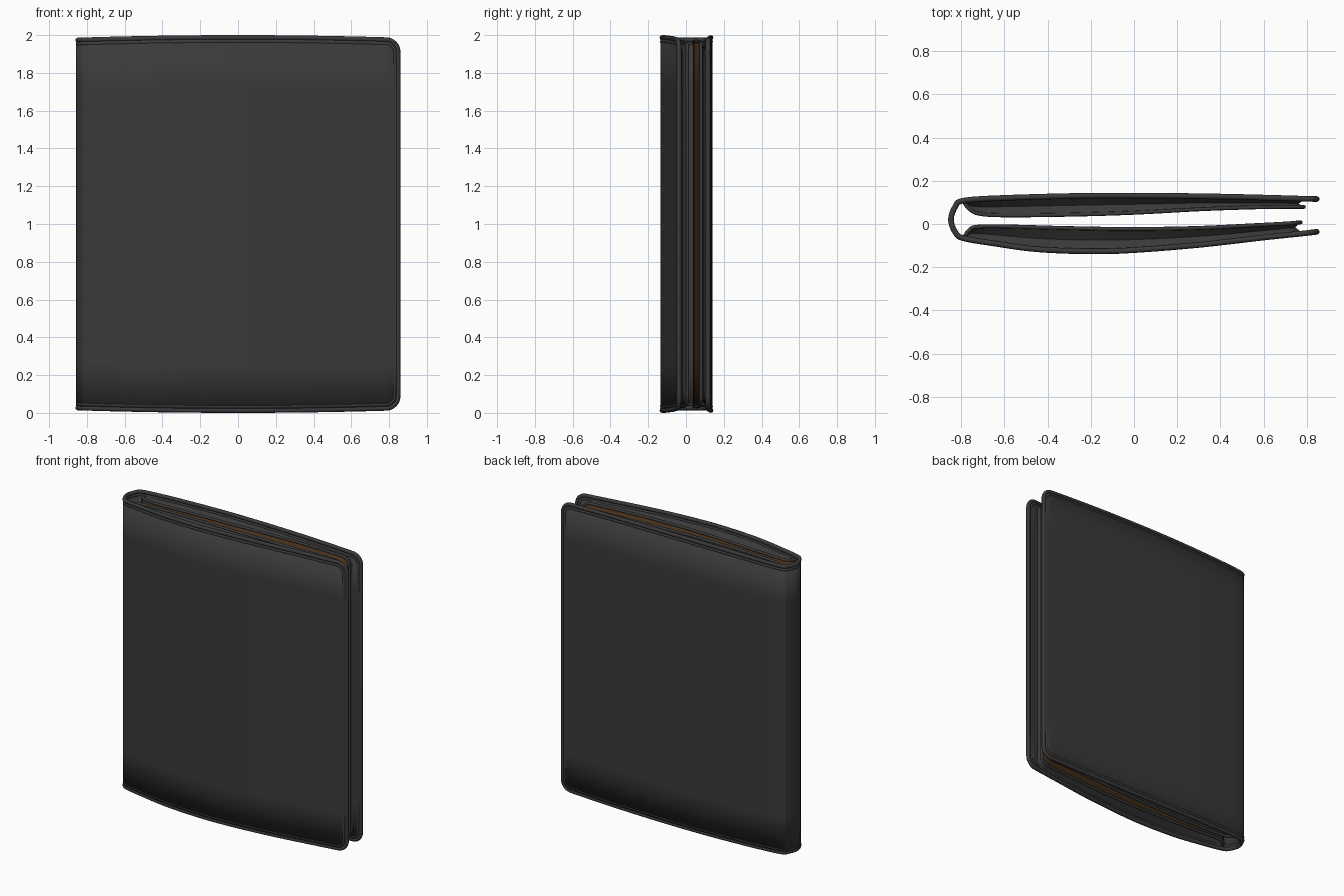
import bpy, math
from mathutils import Vector

if "Cube" in bpy.data.objects:
    bpy.data.objects.remove(bpy.data.objects["Cube"])


def material(name, rgb):
    m = bpy.data.materials.new(name)
    m.diffuse_color = (*rgb, 1)
    m.use_nodes = True
    m.node_tree.nodes["Principled BSDF"].inputs["Base Color"].default_value = m.diffuse_color
    return m


LEATHER = material("dark_leather", (0.042, 0.042, 0.042))
LINING = material("brown_lining", (0.06, 0.03, 0.012))


def smooth_path(pts, n=10):
    """Catmull-Rom path through 2D points."""
    p = [Vector(q) for q in pts]
    p = [2 * p[0] - p[1]] + p + [2 * p[-1] - p[-2]]
    out = []
    for i in range(1, len(p) - 2):
        a, b, c, d = p[i - 1:i + 3]
        for k in range(n):
            t = k / n
            out.append(0.5 * (2 * b + (c - a) * t + (2 * a - 5 * b + 4 * c - d) * t * t
                              + (3 * b - a - 3 * c + d) * t ** 3))
    return out + [p[-2]]


def trim(path, xm):
    """Cut the path at x = xm, keeping the left part."""
    out = []
    for a, b in zip(path, path[1:]):
        if a.x <= xm:
            out.append(a)
        if (a.x - xm) * (b.x - xm) < 0:
            out.append(a.lerp(b, (xm - a.x) / (b.x - a.x)))
    if path[-1].x <= xm:
        out.append(path[-1])
    return out


def half_height(x, xm, H, r):
    """Slightly bowed top edge with a rounded corner at x = xm."""
    h = H - 0.014 * (x / 0.86) ** 2
    d = min(max(x - (xm - r), 0), r)
    return h - r + math.sqrt(max(r * r - d * d, 0))


def outline(path, xm, H, r, inset=0.0):
    """Closed loop around the edge of a curved sheet."""
    cols = trim(path, xm - inset)
    hs = [half_height(p.x, xm - inset, H - inset, r - inset) for p in cols]
    top = [Vector((p.x, p.y, 1 + h)) for p, h in zip(cols, hs)]
    bottom = [Vector((p.x, p.y, 1 - h)) for p, h in zip(cols, hs)]
    return top + bottom[::-1]


def mesh_object(name, verts, faces, mat, thick=0.0):
    me = bpy.data.meshes.new(name)
    me.from_pydata(verts, [], faces)
    me.materials.append(mat)
    ob = bpy.data.objects.new(name, me)
    bpy.context.collection.objects.link(ob)
    if thick:
        s = ob.modifiers.new("thickness", 'SOLIDIFY')
        s.thickness, s.offset = thick, 0
    bpy.ops.object.select_all(action='DESELECT')
    ob.select_set(True)
    bpy.context.view_layer.objects.active = ob
    bpy.ops.object.shade_smooth_by_angle(angle=math.radians(35))
    return ob


def sheet(name, loop, mat, thick, rows=8):
    n = len(loop) // 2
    verts = [loop[i].lerp(loop[2 * n - 1 - i], j / rows) for i in range(n) for j in range(rows + 1)]
    w = rows + 1
    faces = [(i * w + j, i * w + j + 1, (i + 1) * w + j + 1, (i + 1) * w + j)
             for i in range(n - 1) for j in range(rows)]
    return mesh_object(name, verts, faces, mat, thick)


def piping(name, loop, radius):
    cu = bpy.data.curves.new(name, 'CURVE')
    cu.dimensions = '3D'
    cu.bevel_depth, cu.bevel_resolution = radius, 2
    sp = cu.splines.new('POLY')
    sp.points.add(len(loop) - 1)
    for q, v in zip(sp.points, loop):
        q.co = (*v, 1)
    sp.use_cyclic_u = True
    sp.use_smooth = True
    cu.materials.append(LEATHER)
    ob = bpy.data.objects.new(name, cu)
    bpy.context.collection.objects.link(ob)


def loft(name, rings, mat):
    n = len(rings[0])
    verts = [v for r in rings for v in r]
    faces = [(k * n + i, k * n + (i + 1) % n, (k + 1) * n + (i + 1) % n, (k + 1) * n + i)
             for k in range(len(rings) - 1) for i in range(n)]
    mesh_object(name, verts, faces, mat)


# Outer cover: one sheet folded round the spine
FRONT = [(0.86, -0.035), (0.84, -0.037), (0.79, -0.043), (0.6, -0.063), (0.3, -0.097), (0, -0.121),
         (-0.2, -0.127), (-0.45, -0.117), (-0.65, -0.09), (-0.79, -0.066)]
SPINE = [(-0.828, -0.038), (-0.848, 0.02), (-0.828, 0.08)]
BACK = [(-0.79, 0.108), (-0.6, 0.121), (-0.2, 0.131), (0.2, 0.13), (0.5, 0.125), (0.79, 0.117),
        (0.84, 0.116), (0.86, 0.116)]
cover = smooth_path(FRONT + SPINE + BACK)
sheet("cover", outline(cover, 0.86, 1.0, 0.075, 0.012), LEATHER, 0.018)
piping("cover_edge_piping", outline(cover, 0.86, 1.0, 0.075, 0.013), 0.013)
piping("cover_inner_piping", outline(cover, 0.86, 1.0, 0.075, 0.034), 0.011)


def y_at(path, x):
    for a, b in zip(path, path[1:]):
        if (a.x - x) * (b.x - x) <= 0 and a.x != b.x:
            return a.y + (b.y - a.y) * (x - a.x) / (b.x - a.x)
    return path[-1].y


# Inner pockets: lined panel, piped edge and a creased side wall to the cover
POCKETS = {
    "front": (FRONT[::-1], 0.78, 1, [(-0.785, -0.058), (-0.765, -0.03), (-0.73, -0.013), (-0.6, -0.011),
              (-0.3, -0.019), (0, -0.023), (0.3, -0.018), (0.55, -0.006), (0.7, 0.002),
              (0.75, 0.006), (0.785, 0.008)]),
    "back": (BACK, 0.795, -1, [(-0.785, 0.098), (-0.765, 0.072), (-0.72, 0.048), (-0.6, 0.04),
             (-0.3, 0.043), (0, 0.052), (0.3, 0.068), (0.55, 0.077), (0.7, 0.079),
             (0.76, 0.079), (0.8, 0.079)]),
}
for side, (cov, xm, sgn, pts) in POCKETS.items():
    inner = smooth_path(pts)
    cov_path = smooth_path(cov)
    edge = outline(inner, xm, 0.975, 0.06, 0.008)
    sheet(side + "_pocket_panel", edge, LINING, 0.008)
    piping(side + "_pocket_piping", edge, 0.009)
    foot = []
    for v in edge:
        x = v.x + (0.02 if v.x > 0.7 else 0)
        foot.append(Vector((v.x, y_at(cov_path, x) + sgn * 0.008, v.z)))
    crease = []
    for a, b in zip(edge, foot):
        m = a.lerp(b, 0.55)
        crease.append(Vector((m.x - 0.025 * max(0, min(1, (m.x - 0.5) / 0.25)), m.y,
                              1 + (m.z - 1) * 0.965)))
    loft(side + "_pocket_wall", [edge, crease, foot], LEATHER)
